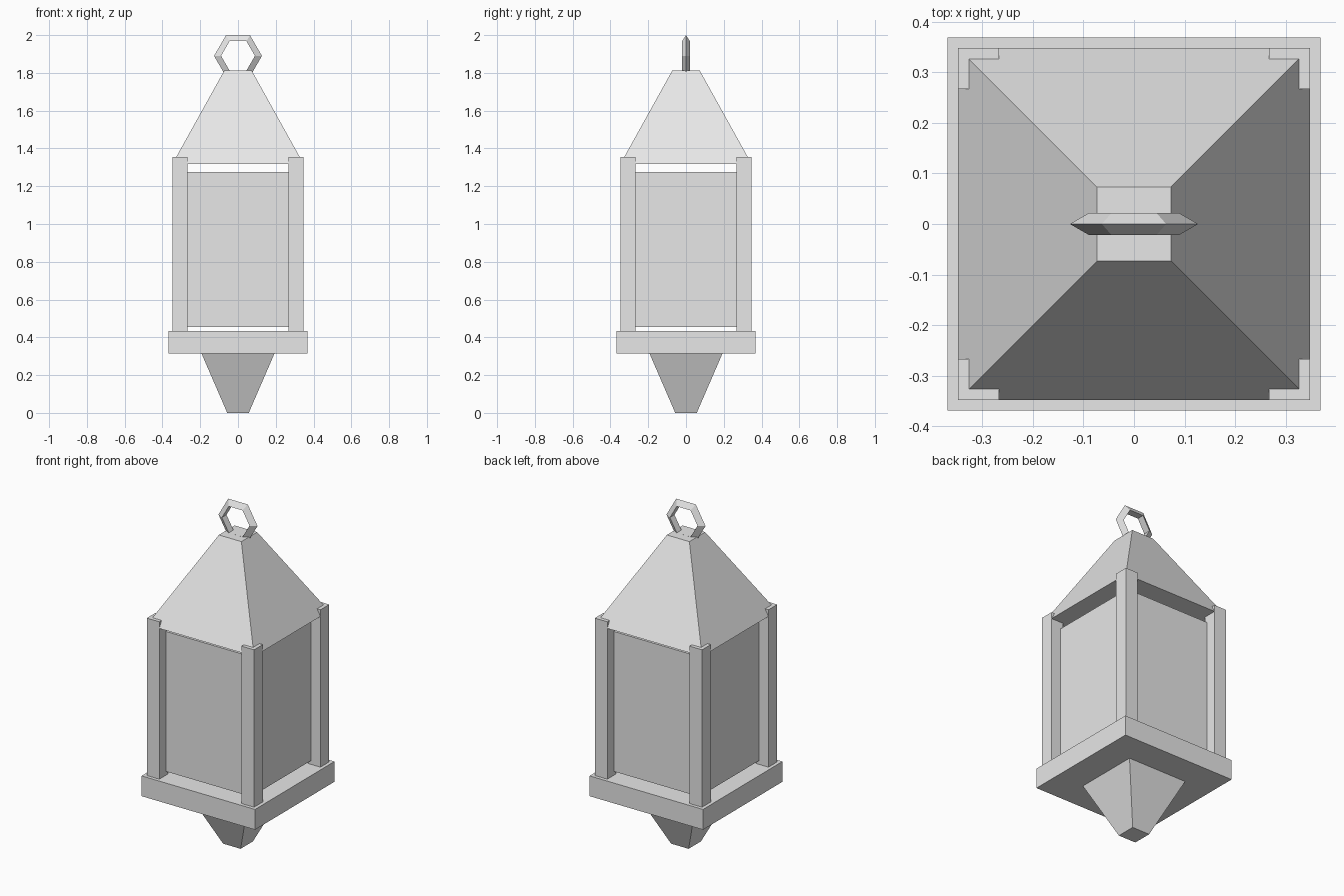
import bpy, bmesh, math
from mathutils import Matrix

if "Cube" in bpy.data.objects:
    bpy.data.objects.remove(bpy.data.objects["Cube"])

grey = bpy.data.materials.new("light grey")
grey.diffuse_color = (0.8, 0.8, 0.8, 1)
grey.use_nodes = True
grey.node_tree.nodes["Principled BSDF"].inputs["Base Color"].default_value = grey.diffuse_color


def finish(name, bm):
    bmesh.ops.recalc_face_normals(bm, faces=bm.faces)
    mesh = bpy.data.meshes.new(name)
    bm.to_mesh(mesh)
    bm.free()
    mesh.materials.append(grey)
    obj = bpy.data.objects.new(name, mesh)
    bpy.context.collection.objects.link(obj)
    return obj


def square_block(name, low, high, z0, z1, x=0, y=0):
    """Square block or taper: half widths at the bottom and top."""
    bm = bmesh.new()
    bmesh.ops.create_cone(
        bm, cap_ends=True, segments=4,
        radius1=low * math.sqrt(2), radius2=high * math.sqrt(2), depth=z1 - z0,
        matrix=Matrix.Translation((x, y, (z0 + z1) / 2)) @ Matrix.Rotation(math.pi / 4, 4, 'Z'))
    return finish(name, bm)


# Body, from bottom to top
square_block("bottom_finial", 0.057, 0.193, 0, 0.314)
square_block("base_tray", 0.368, 0.368, 0.314, 0.433)
square_block("lamp_box", 0.287, 0.287, 0.455, 1.276)
square_block("roof", 0.348, 0.073, 1.317, 1.812)

# Corner posts
for sx in (-1, 1):
    for sy in (-1, 1):
        square_block("corner_post", 0.0405, 0.0405, 0.433, 1.356, sx * 0.3075, sy * 0.3075)

# Hexagonal hanging ring with a triangular section
bm = bmesh.new()
R, r, zc = 0.102, 0.0247, 1.89
rows = []
for i in range(6):
    a = i * math.pi / 3
    row = []
    for j in range(3):
        b = j * math.tau / 3
        d = R + r * math.cos(b)
        row.append(bm.verts.new((d * math.cos(a), r * math.sin(b), zc + d * math.sin(a))))
    rows.append(row)
for i in range(6):
    p, q = rows[i], rows[(i + 1) % 6]
    for j in range(3):
        k = (j + 1) % 3
        bm.faces.new((p[j], p[k], q[k], q[j]))
finish("hanging_ring", bm)
